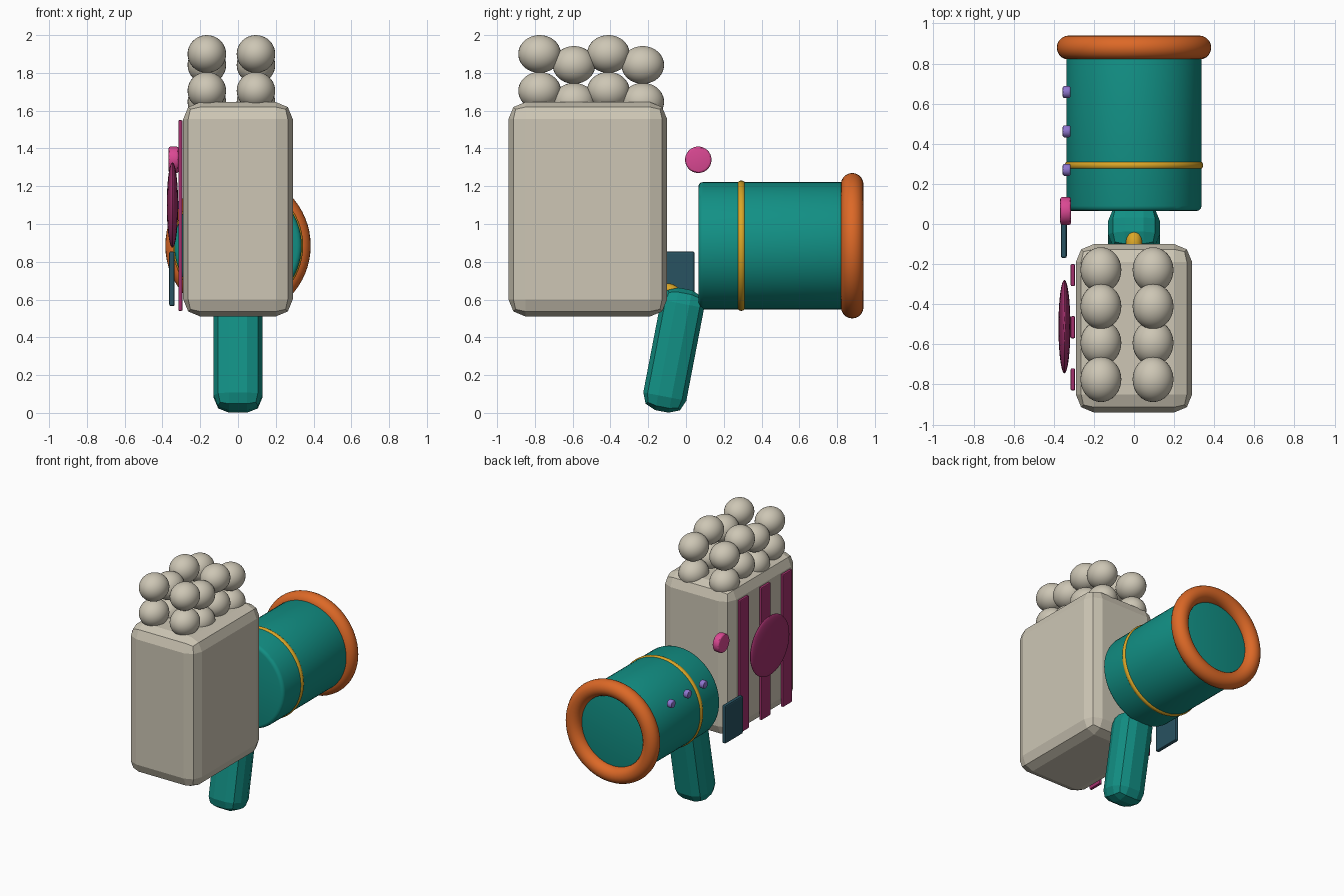
import bpy
import math

if "Cube" in bpy.data.objects:
    bpy.data.objects.remove(bpy.data.objects["Cube"])

# Flat colours (linear)
COLORS = {
    "cream": (0.61, 0.565, 0.46),
    "teal": (0.006, 0.28, 0.235),
    "orange": (0.72, 0.14, 0.02),
    "yellow": (0.70, 0.38, 0.02),
    "pink": (0.70, 0.065, 0.29),
    "magenta": (0.36, 0.03, 0.15),
    "slate_blue": (0.021, 0.085, 0.12),
    "violet": (0.27, 0.18, 0.62),
}
MATS = {}
for mat_name, rgb in COLORS.items():
    MATS[mat_name] = bpy.data.materials.new(mat_name)
    MATS[mat_name].diffuse_color = (*rgb, 1)


def finish(name, color, bevel=0, segments=2, smooth=True):
    """Name, colour, bevel and shade the active object."""
    ob = bpy.context.object
    ob.name = name
    ob.data.materials.append(MATS[color])
    bpy.ops.object.transform_apply(location=False, rotation=False, scale=True)
    if bevel:
        mod = ob.modifiers.new("bevel", 'BEVEL')
        mod.width = bevel
        mod.segments = segments
        mod.limit_method = 'ANGLE'
        bpy.ops.object.modifier_apply(modifier=mod.name)
    if smooth:
        bpy.ops.object.shade_smooth_by_angle(angle=math.radians(30))
    return ob


def box(name, color, loc, size, bevel, segments=2, tilt=0):
    bpy.ops.mesh.primitive_cube_add(size=1, location=loc, rotation=(tilt, 0, 0))
    bpy.context.object.scale = size
    return finish(name, color, bevel, segments, smooth=False)


def cylinder(name, color, loc, radius, depth, axis, bevel, sides=64):
    rot = (0, math.pi / 2, 0) if axis == 'X' else (math.pi / 2, 0, 0)
    bpy.ops.mesh.primitive_cylinder_add(vertices=sides, radius=radius, depth=depth,
                                        location=loc, rotation=rot)
    return finish(name, color, bevel, 3)


def ellipsoid(name, color, loc, radii):
    bpy.ops.mesh.primitive_uv_sphere_add(segments=32, ring_count=20, location=loc)
    bpy.context.object.scale = radii
    return finish(name, color)


def ring(name, color, loc, major, minor, rot):
    bpy.ops.mesh.primitive_torus_add(location=loc, rotation=rot, major_radius=major,
                                     minor_radius=minor, major_segments=64,
                                     minor_segments=20)
    return finish(name, color)


# Container with chamfered edges
box("container", "cream", (0, -0.52, 1.078), (0.58, 0.84, 1.135), 0.09)

# Two layers of balls heaped on the container, alternating in height
for layer, base in enumerate((1.705, 1.9)):
    for x in (-0.165, 0.095):
        for i in range(4):
            loc = (x, -0.775 + 0.182 * i, base - 0.058 * (i % 2))
            ellipsoid(f"ball_{layer}", "cream", loc, (0.102, 0.113, 0.1))

# Stripes and round badge on the left side of the container
for y in (-0.255, -0.515, -0.775):
    box("side_stripe", "magenta", (-0.305, y, 1.045), (0.022, 0.11, 1.01), 0.006)
ellipsoid("side_badge", "magenta", (-0.347, -0.512, 1.1), (0.03, 0.233, 0.226))

# Barrel with muzzle ring and band
AXIS_Z = 0.885
turn = (math.pi / 2, 0, 0)
cylinder("barrel", "teal", (0, 0.47, AXIS_Z), 0.337, 0.81, 'Y', 0.025)
ring("muzzle_ring", "orange", (0, 0.88, AXIS_Z), 0.325, 0.06, turn)
ring("barrel_band", "yellow", (0, 0.293, AXIS_Z), 0.322, 0.023, turn)

# Controls on the left side of the barrel
for y in (0.27, 0.462, 0.658):
    cylinder("small_button", "violet", (-0.336, y, 1.1), 0.03, 0.04, 'X', 0.01, 24)
cylinder("large_button", "pink", (-0.341, 0.065, 1.34), 0.07, 0.054, 'X', 0.012, 40)
box("side_plate", "slate_blue", (-0.35, -0.062, 0.71), (0.03, 0.215, 0.29), 0.01)

# Tilted grip and the guard behind it
box("grip", "teal", (0, -0.065, 0.332), (0.257, 0.232, 0.66), 0.08, tilt=-0.19)
ring("trigger_guard", "yellow", (0, -0.1, 0.6), 0.045, 0.041, (0, math.pi / 2, 0))

for m in bpy.data.materials:
    if m.users and not m.is_grease_pencil:
        m.use_nodes = True
        m.node_tree.nodes["Principled BSDF"].inputs["Base Color"].default_value = m.diffuse_color
